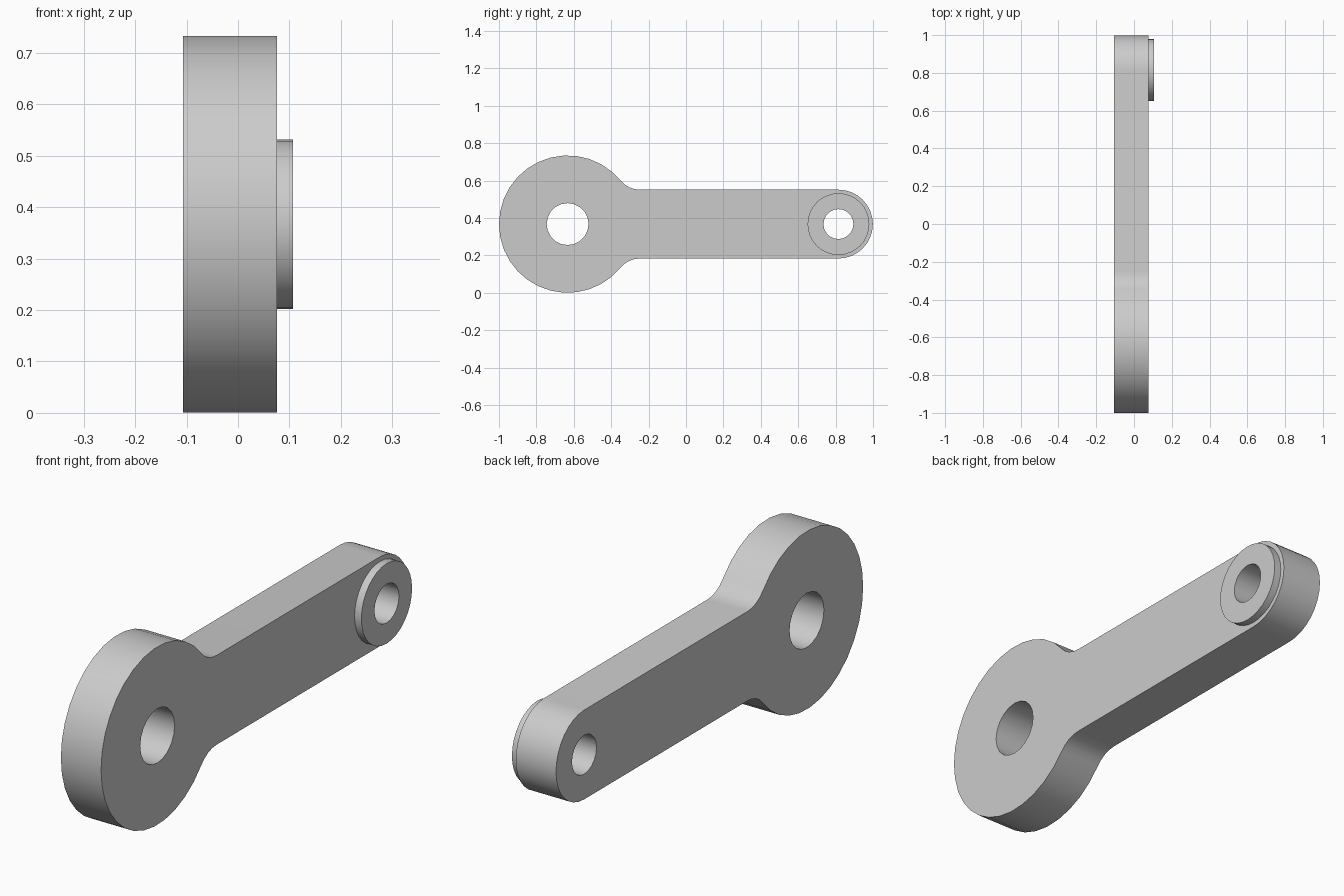
import bpy, bmesh
from math import sin, cos, pi, atan2, sqrt, radians

cube = bpy.data.objects.get("Cube")
if cube:
    bpy.data.objects.remove(cube, do_unlink=True)

grey = bpy.data.materials.new("light_grey")
grey.use_nodes = True
GREY = (0.6, 0.6, 0.6, 1)
grey.diffuse_color = GREY
grey.node_tree.nodes["Principled BSDF"].inputs["Base Color"].default_value = GREY

MID = 0.367                      # height of the centre line
BIG_Y, BIG_R = -0.633, 0.367     # large eye
END_Y, END_R = 0.815, 0.184      # small eye
BACK, FACE, BOSS_FACE = -0.107, 0.076, 0.107


def arc(cy, cz, r, a0, a1, n):
    """Points (y, z) along an arc, both ends included."""
    return [(cy + r * cos(a0 + (a1 - a0) * i / n),
             cz + r * sin(a0 + (a1 - a0) * i / n)) for i in range(n + 1)]


def circle(cy, r, n):
    return arc(cy, MID, r, 0, 2 * pi, n)[:-1]


def plate(name, loops, x0, x1):
    """Fill outline with holes and extrude it along x."""
    bm = bmesh.new()
    for pts in loops:
        vs = [bm.verts.new((x0, y, z)) for y, z in pts]
        for a, b in zip(vs, vs[1:] + vs[:1]):
            bm.edges.new((a, b))
    bmesh.ops.triangle_fill(bm, use_beauty=True, edges=bm.edges[:])
    ext = bmesh.ops.extrude_face_region(bm, geom=bm.faces[:], use_keep_orig=True)
    for v in ext["geom"]:
        if isinstance(v, bmesh.types.BMVert):
            v.co.x = x1
    bmesh.ops.recalc_face_normals(bm, faces=bm.faces[:])
    me = bpy.data.meshes.new(name)
    bm.to_mesh(me)
    bm.free()
    me.materials.append(grey)
    ob = bpy.data.objects.new(name, me)
    bpy.context.collection.objects.link(ob)
    bpy.ops.object.select_all(action="DESELECT")
    ob.select_set(True)
    bpy.context.view_layer.objects.active = ob
    bpy.ops.object.shade_smooth_by_angle(angle=radians(35))
    return ob


# Upper half of the outline: small end, fillet, large eye
fillet = 0.13
rise = END_R + fillet
run = sqrt((BIG_R + fillet) ** 2 - rise ** 2)
tangent = atan2(rise, run)
upper = arc(END_Y, MID, END_R, 0, pi / 2, 8)
upper += arc(BIG_Y + run, MID + rise, fillet, -pi / 2, -pi + tangent, 4)
upper += arc(BIG_Y, MID, BIG_R, tangent, pi, 13)[1:]
lower = [(y, 2 * MID - z) for y, z in reversed(upper[1:-1])]

plate("lever_arm", [upper + lower, circle(BIG_Y, 0.112, 20), circle(END_Y, 0.08, 20)],
      BACK, FACE)

# Raised ring around the small hole
plate("boss_ring", [circle(END_Y, 0.165, 32), circle(END_Y, 0.08, 20)], FACE, BOSS_FACE)
